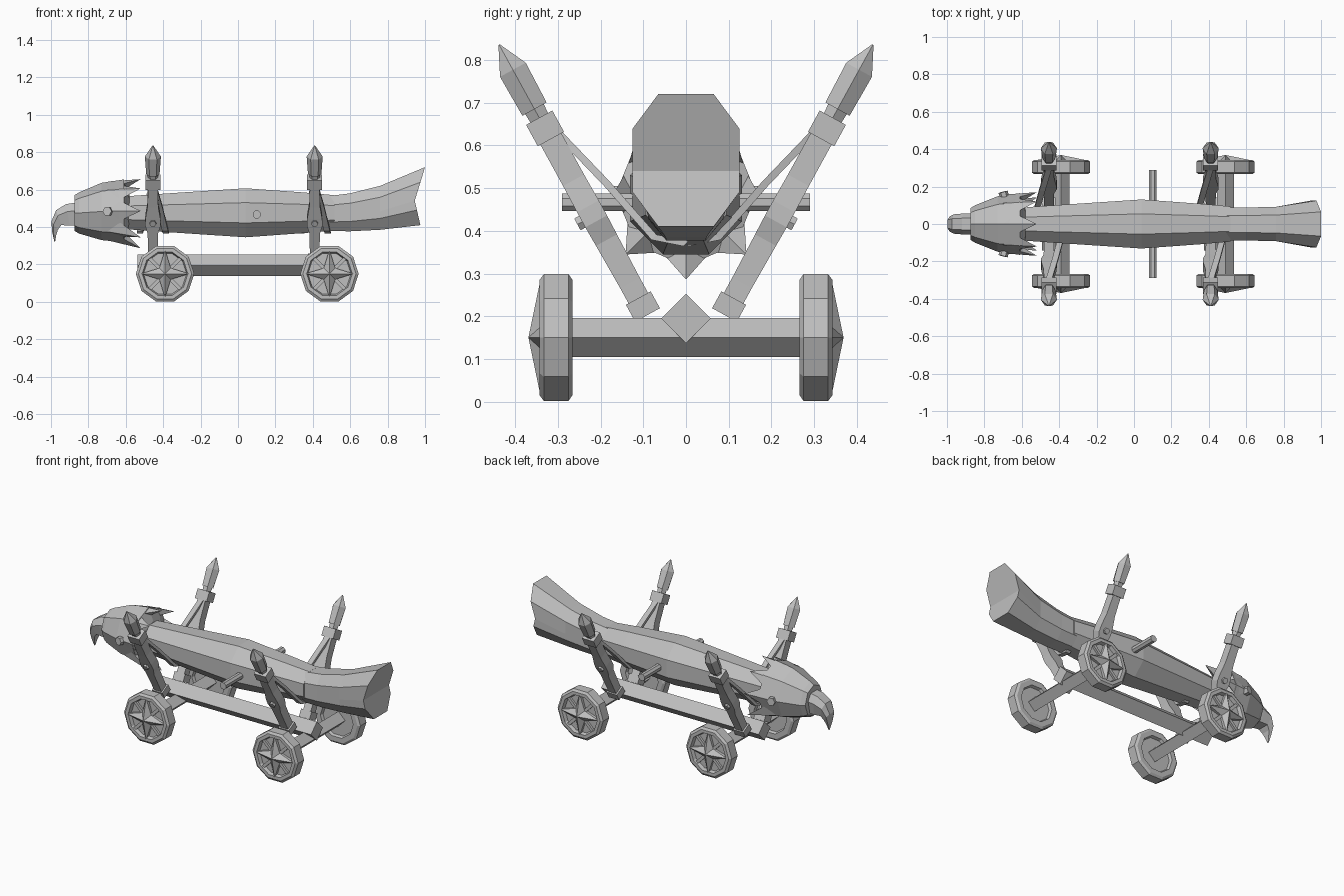
import bpy, bmesh, math
from mathutils import Vector

if "Cube" in bpy.data.objects:
    bpy.data.objects.remove(bpy.data.objects["Cube"])

grey = bpy.data.materials.new("weathered_grey")
grey.diffuse_color = (0.52, 0.52, 0.52, 1)
grey.use_nodes = True
grey.node_tree.nodes["Principled BSDF"].inputs["Base Color"].default_value = grey.diffuse_color


def build(name, verts, faces):
    me = bpy.data.meshes.new(name)
    me.from_pydata([tuple(v) for v in verts], [], faces)
    me.materials.append(grey)
    bm = bmesh.new()
    bm.from_mesh(me)
    bmesh.ops.recalc_face_normals(bm, faces=bm.faces)
    bm.to_mesh(me)
    bm.free()
    ob = bpy.data.objects.new(name, me)
    bpy.context.collection.objects.link(ob)
    return ob


def loft(name, rings, caps=None):
    """Skin a list of equal-length rings; caps overrides the end faces."""
    n = len(rings[0])
    verts = [v for r in rings for v in r]
    faces = [(i * n + j, i * n + (j + 1) % n, (i + 1) * n + (j + 1) % n, (i + 1) * n + j)
             for i in range(len(rings) - 1) for j in range(n)]
    last = (len(rings) - 1) * n
    faces.append(tuple(range(n)))
    faces += caps(last) if caps else [tuple(range(last, last + n))]
    return build(name, verts, faces)


def ring(c, u, v, ru, rv, n, turn=0.0):
    c, u, v = Vector(c), Vector(u), Vector(v)
    return [c + u * ru * math.cos(turn + math.tau * k / n)
            + v * rv * math.sin(turn + math.tau * k / n) for k in range(n)]


X, Y, Z = Vector((1, 0, 0)), Vector((0, 1, 0)), Vector((0, 0, 1))


def rod(name, a, b, r, n, turn=0.0):
    a, b = Vector(a), Vector(b)
    d = (b - a).normalized()
    u = X if abs(d.x) < 0.9 else Y
    u = (u - d * u.dot(d)).normalized()
    v = d.cross(u)
    return loft(name, [ring(a, u, v, r, r, n, turn), ring(b, u, v, r, r, n, turn)])


# --- chassis beam, axles and carrying handle ---
rod("chassis_beam", (-0.537, 0, 0.195), (0.54, 0, 0.195), 0.058, 4)
for x in (-0.39, 0.489):
    rod("axle", (x, -0.29, 0.15), (x, 0.29, 0.15), 0.046, 4)
rod("ram_handle", (0.1, -0.29, 0.467), (0.1, 0.29, 0.467), 0.022, 8, math.pi / 8)

# --- wheels: rimmed ten-sided disc, four-pointed star boss, diagonal spokes ---
WHEEL = [(0.283, 0.105), (0.266, 0.112), (0.266, 0.142), (0.275, 0.156),
         (0.333, 0.156), (0.343, 0.142), (0.343, 0.122), (0.322, 0.115)]
for x in (-0.39, 0.489):
    for s in (-1, 1):
        loft("wheel", [ring((x, s * y, 0.15), X, Z, r, r, 10) for y, r in WHEEL])
        star = [Vector((x, s * 0.369, 0.15))]
        for k in range(8):
            r, y = ((0.13, 0.342), (0.043, 0.335))[k % 2]
            a = k * math.pi / 4
            star.append(Vector((x + r * math.cos(a), s * y, 0.15 + r * math.sin(a))))
        star += [Vector((v.x, s * 0.315, v.z)) for v in star[1:]]
        faces = [(0, 1 + k, 1 + (k + 1) % 8) for k in range(8)]
        faces += [(1 + k, 9 + k, 9 + (k + 1) % 8, 1 + (k + 1) % 8) for k in range(8)]
        faces.append(tuple(range(9, 17)))
        build("wheel_star", star, faces)
        for k in range(4):
            a = math.pi / 4 + k * math.pi / 2
            d = Vector((math.cos(a), 0, math.sin(a)))
            c = Vector((x, s * 0.326, 0.15))
            rod("wheel_spoke", c + d * 0.03, c + d * 0.12, 0.013, 4, math.pi / 4)

# --- leaning posts with collar, spear head, bolt and sling strap ---
# distance along post, half width in x, half depth
SHAFT = [(0, .036, .033), (.045, .036, .033), (.045, .026, .026), (.085, .026, .026),
         (.2, .028, .028), (.25, .042, .029), (.29, .04, .029), (.36, .029, .028),
         (.47, .026, .028), (.47, .04, .035), (.527, .04, .035)]
HEAD = [(.52, .026, .024), (.55, .03, .026), (.55, .036, .034),
        (.655, .043, .036), (.722, .002, .002)]
Q = math.sqrt(2)
for x in (-0.455, 0.41):
    for s in (-1, 1):
        d = Vector((0, s * 0.345, 0.628)).normalized()
        w = Vector((0, s * d.z, -abs(d.y)))
        base = Vector((x, s * 0.09, 0.203))
        loft("post", [ring(base + d * t, X, w, a * Q, b * Q, 4, math.pi / 4)
                      for t, a, b in SHAFT])
        loft("post_spear_head", [ring(base + d * t, X, w, a, b * 1.1, 6) for t, a, b in HEAD])
        p = base + d * 0.265
        rod("post_bolt", p + w * 0.02, p + w * 0.042, 0.018, 6)
        path = [Vector((x, s * 0.30, 0.63)), Vector((x - s * 0.035, s * 0.185, 0.51)),
                Vector((x - s * 0.065, s * 0.075, 0.385)), Vector((x - s * 0.07, 0, 0.37))]
        t = Vector((0, s * 0.006, -0.006))
        loft("sling_strap", [[q - X * 0.016 - t, q + X * 0.016 - t,
                              q + X * 0.016 + t, q - X * 0.016 + t] for q in path])

# --- ram log, eight-sided and swollen in the middle ---
LOG = [(-0.64, .085), (-0.43, .1), (0.04, .131), (0.36, .108), (0.515, .094)]
loft("ram_log", [ring((x, 0, 0.476), Y, Z, r / math.cos(math.pi / 8), r / math.cos(math.pi / 8),
                      8, math.pi / 8) for x, r in LOG])

# --- flared tail with folded, notched end ---


def tail_ring(x, lo, hi, hw, notch=0.0):
    h, mid = hi - lo, lo + (hi - lo) * 0.42
    half = [(hw * .52, lo), (hw, lo + h * .26), (hw, mid), (hw, lo + h * .74), (hw * .52, hi)]
    pts = half + [(-y, z) for y, z in reversed(half)]
    out = []
    for y, z in pts:
        f = (z - mid) / (hi - mid) if z > mid else (mid - z) / (mid - lo)
        gain = 1.0 if z > mid else 0.55
        out.append(Vector((x + notch * f * gain, y, z)))
    return out


loft("ram_tail", [tail_ring(0.49, .378, .566, .088), tail_ring(0.6, .377, .58, .088),
                  tail_ring(0.76, .385, .62, .092), tail_ring(0.945, .41, .72, .125, .055)],
     lambda b: [(b, b + 1, b + 2, b + 7, b + 8, b + 9),
                (b + 2, b + 3, b + 4, b + 5, b + 6, b + 7)])

# --- bird head: faceted skull, feather ruff, eyes and hooked beak ---
SKULL = [(-0.875, .475, .085, .095), (-0.85, .475, .1, .11), (-0.73, .483, .148, .153),
         (-0.61, .486, .165, .168), (-0.58, .486, .09, .09)]
loft("bird_head", [ring((x, 0, z), Y, Z, a, b, 8) for x, z, a, b in SKULL])


def polar(x, a, r):
    return Vector((x, r * math.cos(a), 0.486 + r * math.sin(a)))


for k in range(8):
    a = k * math.pi / 4 + math.pi / 2
    tip = polar(-0.52, a, 0.17 + 0.03 * (k in (3, 4, 5)))
    pts = [polar(-0.63, a - .36, .15), polar(-0.70, a, .157), polar(-0.63, a + .36, .15),
           polar(-0.60, a, .12), tip]
    build("ruff_feather", pts, [(0, 1, 4), (1, 2, 4), (2, 3, 4), (3, 0, 4), (0, 1, 2, 3)])
for s in (-1, 1):
    rod("eye", (-0.69, s * 0.135, 0.482), (-0.7, s * 0.172, 0.484), 0.025, 6)

# beak stations: upper x, upper z, lower x, lower z, half width
BEAK = [(-0.84, .535, -0.84, .41, .058), (-0.92, .522, -0.9, .408, .056),
        (-0.972, .49, -0.945, .41, .052), (-0.998, .43, -0.963, .385, .04),
        (-0.993, .37, -0.972, .355, .022), (-0.982, .322, -0.978, .32, .004)]
rings = []
for ux, uz, lx, lz, w in BEAK:
    u, l = Vector((ux, 0, uz)), Vector((lx, 0, lz))
    m = u.lerp(l, 0.35)
    rings.append([u + Y * w * .55, m + Y * w, l + Y * w * .7,
                  l - Y * w * .7, m - Y * w, u - Y * w * .55])
loft("beak", rings)
